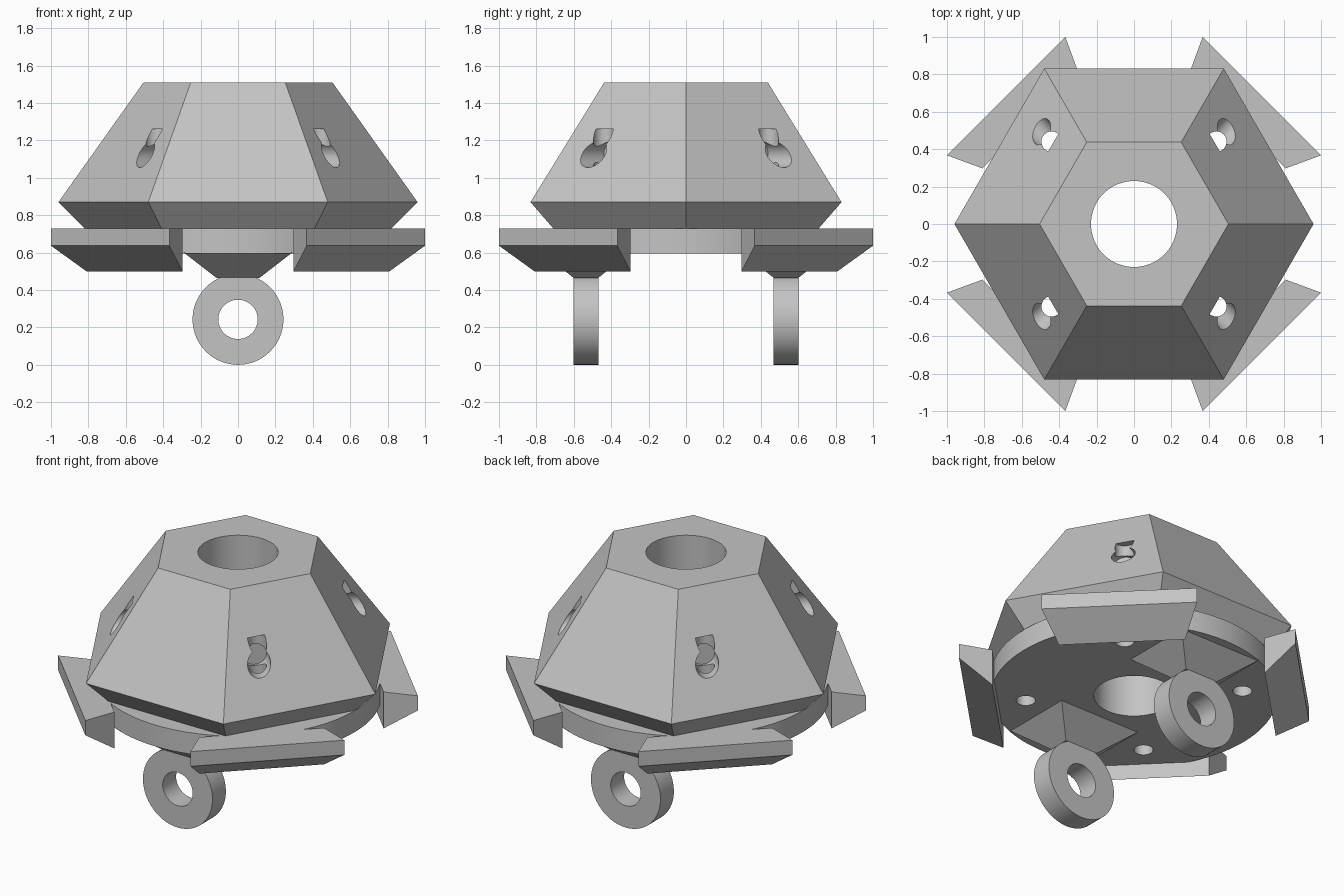
import bpy, bmesh, math
from mathutils import Matrix, Vector

if "Cube" in bpy.data.objects:
    bpy.data.objects.remove(bpy.data.objects["Cube"])

grey = bpy.data.materials.new("matte_grey")
grey.use_nodes = True
GREY = (0.55, 0.55, 0.55, 1)
grey.diffuse_color = GREY
grey.node_tree.nodes["Principled BSDF"].inputs["Base Color"].default_value = GREY


def loft(name, rings):
    """Closed solid through matching rings of points."""
    bm = bmesh.new()
    loops = [[bm.verts.new(p) for p in ring] for ring in rings]
    n = len(loops[0])
    for a, b in zip(loops, loops[1:]):
        for i in range(n):
            j = (i + 1) % n
            bm.faces.new((a[i], a[j], b[j], b[i]))
    bm.faces.new(loops[0][::-1])
    bm.faces.new(loops[-1])
    bmesh.ops.recalc_face_normals(bm, faces=bm.faces)
    mesh = bpy.data.meshes.new(name)
    bm.to_mesh(mesh)
    bm.free()
    ob = bpy.data.objects.new(name, mesh)
    bpy.context.collection.objects.link(ob)
    mesh.materials.append(grey)
    return ob


def circle(r, z, sides):
    return [(r * math.cos(math.tau * i / sides), r * math.sin(math.tau * i / sides), z)
            for i in range(sides)]


def rectangle(x, y, z, cy):
    return [(-x, cy - y, z), (x, cy - y, z), (x, cy + y, z), (-x, cy + y, z)]


def cylinder(name, r, start, end, sides=64):
    start, end = Vector(start), Vector(end)
    ob = loft(name, [circle(r, 0, sides), circle(r, (end - start).length, sides)])
    turn = (end - start).to_track_quat("Z", "Y").to_matrix().to_4x4()
    ob.data.transform(Matrix.Translation(start) @ turn)
    return ob


def cut(ob, cutter):
    mod = ob.modifiers.new("hole", "BOOLEAN")
    mod.operation = "DIFFERENCE"
    mod.solver = "EXACT"
    mod.object = cutter
    bpy.context.view_layer.objects.active = ob
    bpy.ops.object.modifier_apply(modifier=mod.name)
    bpy.data.objects.remove(cutter)


def smooth(ob):
    bpy.ops.object.select_all(action="DESELECT")
    ob.select_set(True)
    bpy.context.view_layer.objects.active = ob
    bpy.ops.object.shade_smooth_by_angle(angle=math.radians(25))


corners = [(sx, sy) for sx in (-1, 1) for sy in (-1, 1)]

# Six-sided body and the round base plate below it
body = loft("hex_body", [circle(0.82, 0.73, 6), circle(0.96, 0.87, 6), circle(0.505, 1.51, 6)])
plate = cylinder("base_plate", 0.82, (0, 0, 0.595), (0, 0, 0.73), 96)

# Central bore, vertical bolt holes and their side access holes
for part in (body, plate):
    cut(part, cylinder("bore", 0.23, (0, 0, 0.4), (0, 0, 1.8)))
    for sx, sy in corners:
        x, y = 0.44 * sx, 0.44 * sy
        cut(part, cylinder("bolt_hole", 0.055, (x, y, 0.4), (x, y, 1.26), 32))
for sx, sy in corners:
    cut(body, cylinder("access_hole", 0.07, (0.39 * sx, 0.39 * sy, 1.125),
                       (0.8 * sx, 0.8 * sy, 1.125), 32))
smooth(body)
smooth(plate)

# Four corner bumpers: wedge section swept between two radial ends
for sx, sy in corners:
    section = [(1, 0.73), (1, 0.637), (0.81, 0.5), (0.81, 0.73)]
    ends = [[(sx * s, sy * s * 0.367, z) for s, z in section],
            [(sx * s * 0.367, sy * s, z) for s, z in section]]
    side = "left" if sx > 0 else "right"
    loft(("front_" if sy < 0 else "back_") + side + "_bumper", ends)

# Two hanging eyelets on tapered mounts
for name, s in (("front", -1), ("back", 1)):
    y = 0.535 * s
    loft(name + "_mount", [rectangle(0.29, 0.235, 0.6, y), rectangle(0.115, 0.066, 0.465, y)])
    eyelet = cylinder(name + "_eyelet", 0.243, (0, y - 0.067, 0.243), (0, y + 0.067, 0.243))
    cut(eyelet, cylinder("eye", 0.105, (0, y - 0.2, 0.243), (0, y + 0.2, 0.243)))
    smooth(eyelet)
